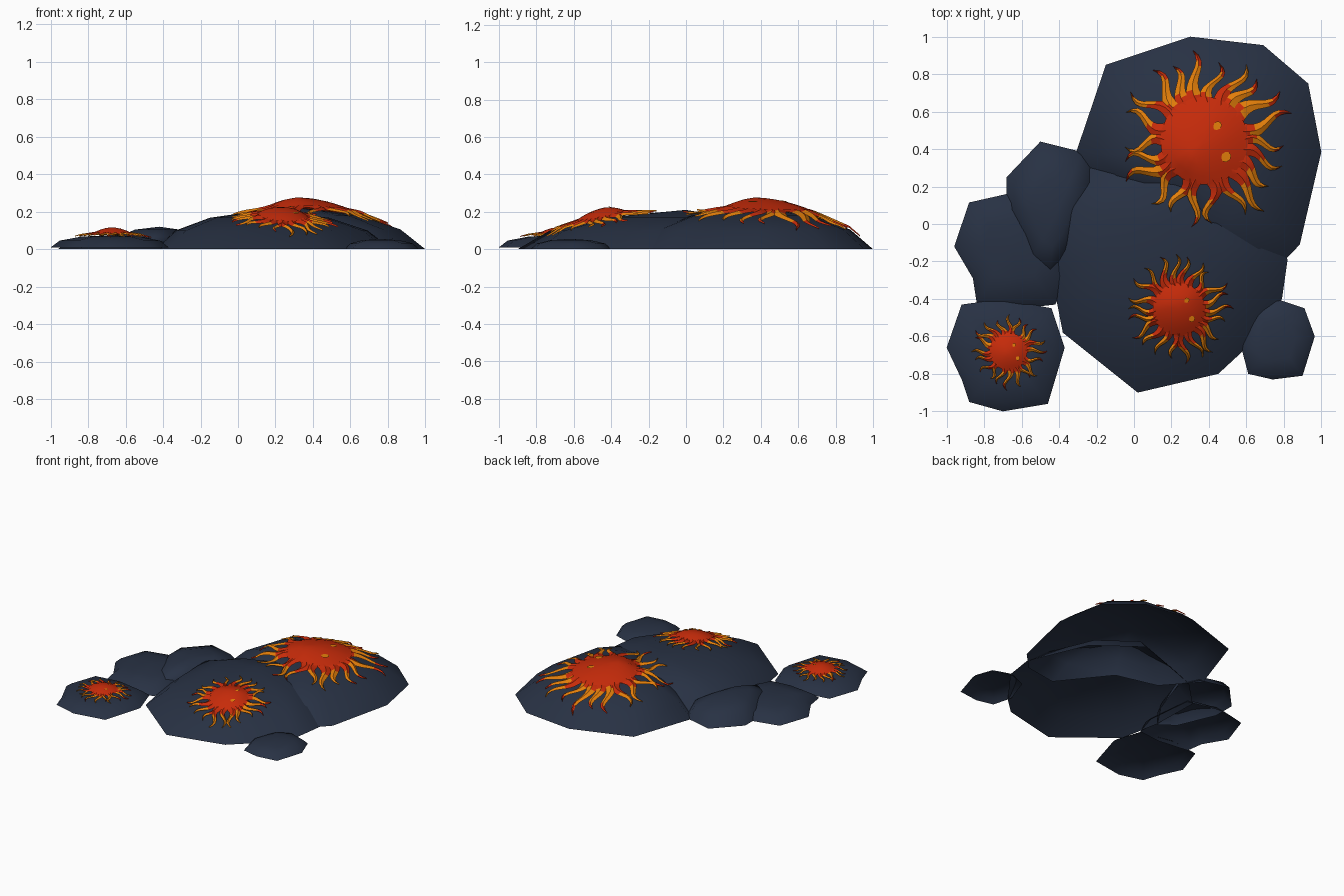
import bpy, math, random
from mathutils import Vector
from mathutils.bvhtree import BVHTree

random.seed(4)
cube = bpy.data.objects.get("Cube")
if cube:
    bpy.data.objects.remove(cube)


def material(name, rgb):
    m = bpy.data.materials.new(name)
    m.use_nodes = True
    m.diffuse_color = (*rgb, 1)
    m.node_tree.nodes["Principled BSDF"].inputs["Base Color"].default_value = (*rgb, 1)
    return m


ROCK = material("slate_rock", (0.021, 0.031, 0.057))
RED = material("lava_red", (0.57, 0.024, 0.003))
AMBER = material("lava_amber", (0.77, 0.21, 0.003))


def build(name, verts, faces, mats, indices=None, angle=40):
    mesh = bpy.data.meshes.new(name)
    mesh.from_pydata(verts, [], faces)
    for m in mats:
        mesh.materials.append(m)
    if indices:
        mesh.polygons.foreach_set("material_index", indices)
    obj = bpy.data.objects.new(name, mesh)
    bpy.context.collection.objects.link(obj)
    bpy.ops.object.select_all(action="DESELECT")
    obj.select_set(True)
    bpy.context.view_layer.objects.active = obj
    bpy.ops.object.shade_smooth_by_angle(angle=math.radians(angle))
    return obj


# Rocks: open low domes, each swept from a polygonal rim up to its apex
trees = []
FLAT = ((1, 0), (0.85, 0.55), (0.5, 0.87))
CONICAL = ((1, 0), (0.81, 0.47), (0.5, 0.8))


def rock(name, apex, rim, foot=0.0, profile=FLAT):
    cx, cy, h = apex
    rim = sorted(rim, key=lambda p: math.atan2(p[1] - cy, p[0] - cx))
    n = len(rim)
    verts, faces = [], []
    for s, f in profile:
        verts += [(cx + (x - cx) * s, cy + (y - cy) * s, foot + (h - foot) * f)
                  for x, y in rim]
    verts.append(apex)
    for i in range(n):
        j = (i + 1) % n
        for k in (0, n):
            faces.append((k + i, k + j, k + n + j, k + n + i))
        faces.append((2 * n + i, 2 * n + j, 3 * n))
    build(name, verts, faces, [ROCK], angle=60)
    trees.append(BVHTree.FromPolygons([Vector(v) for v in verts], faces))


rock("rock_back", (0.3, 0.35, 0.225),
     [(-0.15, 0.85), (0.3, 1), (0.69, 0.955), (0.93, 0.75), (1, 0.385), (0.885, -0.11),
      (0.75, -0.25), (0.5, -0.29), (0.22, 0.06), (-0.1, 0.14), (-0.31, 0.38)],
     profile=CONICAL)
rock("rock_front", (0.15, 0, 0.21),
     [(-0.44, -0.27), (-0.38, -0.58), (0.02, -0.9), (0.45, -0.8), (0.58, -0.68),
      (0.79, -0.4), (0.82, -0.19), (0.63, 0.26), (0.31, 0.5), (-0.25, 0.3), (-0.45, 0.1)],
     profile=CONICAL)
rock("rock_left_upper", (-0.42, 0.04, 0.12),
     [(-0.68, 0.25), (-0.5, 0.44), (-0.28, 0.385), (-0.2, 0.25), (-0.34, -0.15),
      (-0.45, -0.28), (-0.56, -0.2), (-0.68, 0.08)])
rock("rock_left_lower", (-0.65, -0.12, 0.075),
     [(-0.88, 0.115), (-0.68, 0.16), (-0.4, 0.1), (-0.36, -0.3), (-0.42, -0.43),
      (-0.6, -0.45), (-0.84, -0.42), (-0.86, -0.29), (-0.96, -0.12)])
rock("rock_small_left", (-0.68, -0.69, 0.075),
     [(-0.92, -0.43), (-0.7, -0.4), (-0.44, -0.45), (-0.37, -0.66), (-0.46, -0.96),
      (-0.7, -1), (-0.88, -0.95), (-0.92, -0.83), (-1, -0.66)], 0.01)
rock("rock_small_right", (0.76, -0.62, 0.055),
     [(0.64, -0.45), (0.76, -0.4), (0.91, -0.45), (0.965, -0.6), (0.9, -0.81),
      (0.74, -0.83), (0.61, -0.8), (0.57, -0.65)])


def ground(x, y):
    hits = [t.ray_cast(Vector((x, y, 2)), Vector((0, 0, -1)))[0] for t in trees]
    return max([p.z for p in hits if p], default=0)


# Lava: a raised pool with wavy flame tongues lying on the rock
def lava(name, cx, cy, pool, reach, height, count):
    edge = height * 0.45

    def at(r, a, lift):
        x, y = cx + r * math.cos(a), cy + r * math.sin(a)
        return (x, y, ground(x, y) + lift)

    # Pool dome
    seg, rings = 24, 5
    verts, faces = [at(0, 0, height)], []
    for k in range(1, rings + 1):
        s = k / rings
        lift = edge + (height - edge) * (1 - s * s)
        verts += [at(pool * s, math.tau * i / seg, lift) for i in range(seg)]
    for i in range(seg):
        j = (i + 1) % seg
        faces.append((0, 1 + i, 1 + j))
        for k in range(rings - 1):
            b = 1 + k * seg
            faces.append((b + i, b + seg + i, b + seg + j, b + j))
    tint = [0] * len(faces)

    # Flame tongues: ridged, tapering strips with flared roots and an S bend
    steps = 10
    for n in range(count):
        a0 = math.tau * (n + random.uniform(-0.2, 0.2)) / count
        tip = reach * random.uniform(0.88, 1.05)
        bend = random.choice((-1, 1, 1)) * random.uniform(0.07, 0.13)
        half = pool * random.uniform(0.15, 0.2)
        start, stop = random.choice(((3, 8), (4, 10), (2, 7), (5, 9), (3, 10)))
        base = len(verts)
        for k in range(steps + 1):
            t = k / steps
            r = pool * 0.8 + (tip - pool * 0.8) * t
            a = a0 + bend * math.sin(t * 6)
            w = half * ((1 - t) ** 0.65 + 0.5 * (1 - t) ** 5) / r
            ridge = (edge + height * 0.12) * (1 - 0.5 * t)
            side = 0.004 + edge * 0.5 * (1 - 0.6 * t)
            verts += [at(r, a - w, side), at(r, a, ridge), at(r, a + w, side)]
        for k in range(steps):
            for half_side in (0, 1):
                v = base + 3 * k + half_side
                faces.append((v, v + 3, v + 4, v + 1))
                tint.append(int(start + half_side <= k < stop + half_side))
    build(name, verts, faces, [RED, AMBER], tint, 35)

    # Bright flecks on the pool
    for i, (r, a) in enumerate(((0.45, 0.85), (0.62, -0.64))):
        fan = [at(pool * r + pool * 0.11 * math.cos(b), a + 0.2 * math.sin(b),
                  edge + (height - edge) * (1 - r * r) + 0.007)
               for b in [math.tau * q / 8 for q in range(8)]]
        build(f"{name}_fleck_{i + 1}", fan, [tuple(range(8))], [AMBER])


lava("lava_back", 0.375, 0.445, 0.235, 0.475, 0.06, 22)
lava("lava_front", 0.24, -0.455, 0.14, 0.285, 0.06, 22)
lava("lava_small", -0.67, -0.68, 0.1, 0.2, 0.042, 20)
